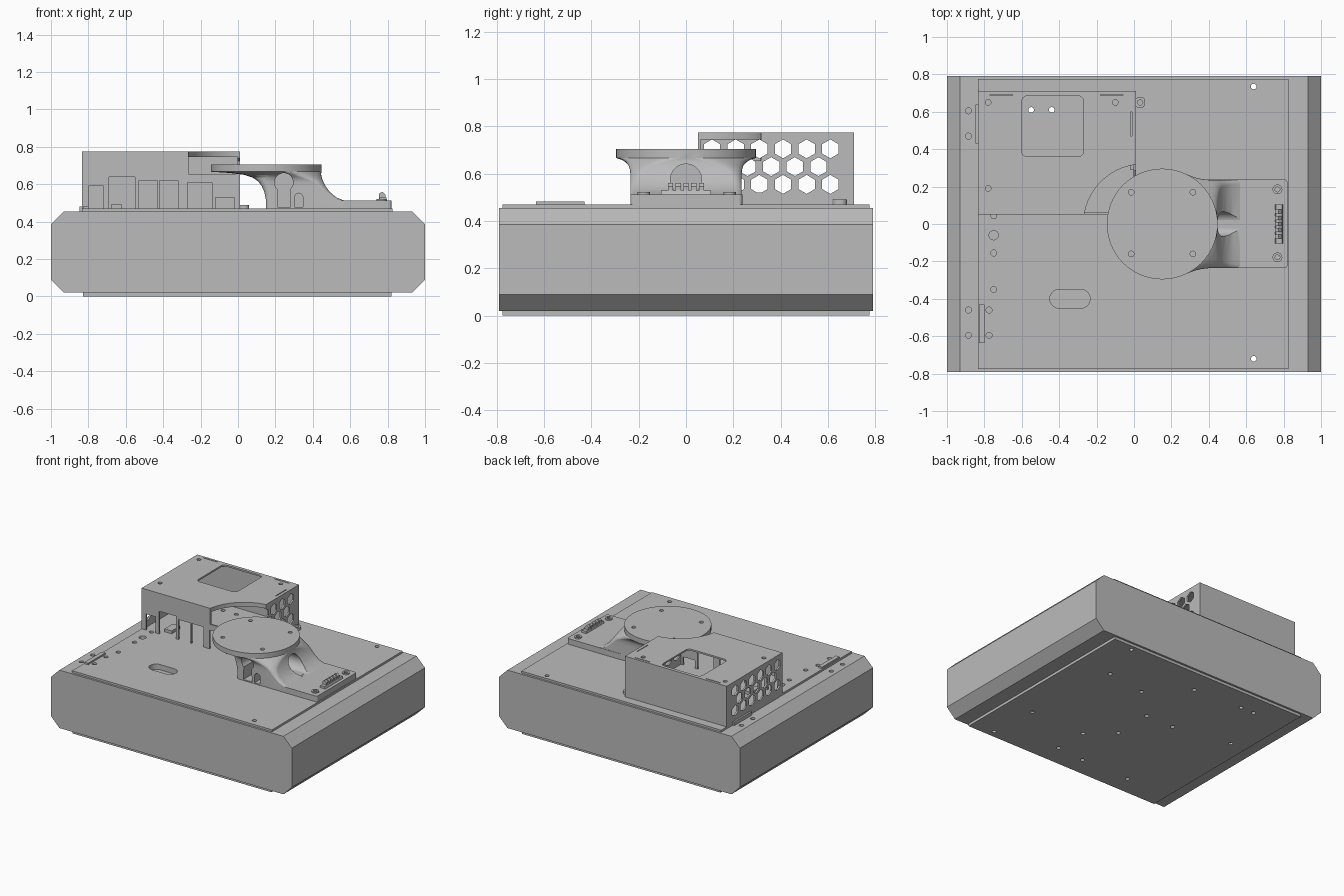
import bpy, bmesh
from math import sin, cos, pi, radians

old = bpy.data.objects.get("Cube")
if old:
    bpy.data.objects.remove(old, do_unlink=True)

grey = bpy.data.materials.new("plain grey")
grey.use_nodes = True
GREY = (0.5, 0.5, 0.5, 1)
grey.diffuse_color = GREY
grey.node_tree.nodes["Principled BSDF"].inputs["Base Color"].default_value = GREY


def circle(x, y, r, n=20, turn=0.0):
    return [(x + r * cos(turn + 2 * pi * i / n), y + r * sin(turn + 2 * pi * i / n)) for i in range(n)]


def rect(x0, x1, y0, y1):
    return [(x0, y0), (x1, y0), (x1, y1), (x0, y1)]


def round_rect(x0, x1, y0, y1, r, n=8):
    pts = []
    for k, (cx, cy) in enumerate([(x1 - r, y1 - r), (x0 + r, y1 - r), (x0 + r, y0 + r), (x1 - r, y0 + r)]):
        for i in range(n + 1):
            a = (k + i / n) * pi / 2
            pts.append((cx + r * cos(a), cy + r * sin(a)))
    return pts


def loft(bm, rings):
    loops = [[bm.verts.new(p) for p in ring] for ring in rings]
    n = len(loops[0])
    for a, b in zip(loops, loops[1:]):
        for i in range(n):
            j = (i + 1) % n
            bm.faces.new((a[i], a[j], b[j], b[i]))
    bm.faces.new(loops[0][::-1])
    bm.faces.new(loops[-1])


def finish(name, bm, angle=30):
    bmesh.ops.recalc_face_normals(bm, faces=bm.faces)
    mesh = bpy.data.meshes.new(name)
    bm.to_mesh(mesh)
    bm.free()
    mesh.materials.append(grey)
    ob = bpy.data.objects.new(name, mesh)
    bpy.context.collection.objects.link(ob)
    return ob


def prism(name, outlines, lo, hi, axis="z"):
    """Extrude one or more outlines along an axis as one object."""
    place = {"x": lambda p, t: (t, p[0], p[1]),
             "y": lambda p, t: (p[0], t, p[1]),
             "z": lambda p, t: (p[0], p[1], t)}[axis]
    bm = bmesh.new()
    for pts in outlines:
        loft(bm, [[place(p, t) for p in pts] for t in (lo, hi)])
    return finish(name, bm)


def cut(target, outlines, lo, hi, axis="z"):
    cutter = prism("cutter", outlines, lo, hi, axis)
    cutter.hide_render = True
    mod = target.modifiers.new("cut", "BOOLEAN")
    mod.operation = "DIFFERENCE"
    mod.solver = "EXACT"
    mod.object = cutter
    bpy.context.view_layer.objects.active = target
    bpy.ops.object.modifier_apply(modifier=mod.name)
    bpy.data.objects.remove(cutter, do_unlink=True)


def holes(spots, r=0.015):
    return [circle(x, y, r, 16) for x, y in spots]


# Main housing with chamfered long sides
half = [(0.93, 0.02), (1, 0.09), (1, 0.385), (0.93, 0.455)]
body = prism("main_housing", [half + [(-x, z) for x, z in reversed(half)]], -0.79, 0.79, "y")
top_plate = prism("top_plate", [rect(-0.835, 0.825, -0.775, 0.775)], 0.455, 0.47)
bottom_plate = prism("bottom_plate", [rect(-0.83, 0.82, -0.775, 0.775)], 0, 0.02)

# Holes through the whole housing
through = holes([(0.64, 0.735), (0.64, -0.72), (-0.55, 0.61), (-0.44, 0.61)])
for part in (body, top_plate, bottom_plate):
    cut(part, through, -0.1, 0.6)
cut(body, holes([(-0.885, y) for y in (0.605, 0.47, -0.46, -0.595)], 0.016), 0.43, 0.5)

# Screw holes and handle slot in the plates
spots = [(-0.775, -0.46), (-0.775, -0.595), (-0.75, 0.045), (-0.75, -0.155), (-0.75, -0.35)]
top_cuts = holes(spots, 0.016) + [circle(-0.75, -0.06, 0.025), round_rect(-0.45, -0.235, -0.45, -0.35, 0.05)]
cut(top_plate, top_cuts, 0.44, 0.5)
cut(body, top_cuts, 0.43, 0.5)
under = holes([(-0.04, 0.59), (-0.7, 0.19), (0.22, 0.34), (0.54, 0.39), (0.61, -0.35), (0.16, -0.61),
               (0.16, -0.35), (-0.07, -0.63), (-0.02, -0.19), (-0.02, 0.11), (-0.25, 0.11), (-0.47, -0.63)])
cut(bottom_plate, under, -0.1, 0.015)

# Side latch strips
prism("front_latch", [rect(-0.83, -0.8, -0.635, -0.43)], 0.455, 0.482)
prism("rear_latch", [rect(-0.848, -0.835, 0.43, 0.64)], 0.455, 0.482)

# Ventilated electronics cover: hollow, open underneath
X0, X1, Y0, Y1, TOP, T = -0.835, 0.01, 0.05, 0.71, 0.775, 0.012
cover = prism("vented_cover", [rect(X0, X1, Y0, Y1)], 0.47, TOP)
cut(cover, [rect(X0 + T, X1 - T, Y0 + T, Y1 - T)], 0.4, TOP - T)

# Honeycomb vents through both end walls
hexes = []
for row, z in enumerate((0.705, 0.63, 0.555)):
    for k in range(6 - row % 2):
        hexes.append(circle(0.11 + 0.1 * k + 0.05 * (row % 2), z, 0.04, 6, pi / 6))
cut(cover, hexes, X0 - 0.1, X1 + 0.1, "x")

# Cable openings along the lower front wall
openings = [(-0.8, -0.72, 0.59), (-0.69, -0.55, 0.64), (-0.53, -0.43, 0.62),
            (-0.42, -0.32, 0.62), (-0.27, -0.14, 0.61), (-0.12, -0.02, 0.53)]
cut(cover, [rect(a, b, 0.42, z) for a, b, z in openings], 0, 0.1, "y")

# Curved clearance corner, lid window, screw holes and slits
cut(cover, [circle(0.05, 0, 0.32, 64)], 0.655, 0.9)
cut(cover, [round_rect(-0.6, -0.27, 0.36, 0.685, 0.03)], 0.7, 0.9)
cut(cover, holes([(-0.78, 0.65), (-0.1, 0.65), (-0.78, 0.19)])
    + [rect(-0.77, -0.65, 0.687, 0.693), rect(-0.18, -0.06, 0.687, 0.693), rect(-0.018, -0.012, 0.47, 0.6)],
    0.74, 0.9)
arc = [radians(97.5 + 73 * i / 24) for i in range(25)]
lip = [(0.05 + 0.32 * cos(a), 0.32 * sin(a)) for a in arc]
lip += [(0.05 + 0.33 * cos(a), 0.33 * sin(a)) for a in reversed(arc)]
prism("cover_corner_lip", [lip], 0.745, TOP)

# Mounting tabs at the foot of the cover
tab = prism("cover_side_tab", [round_rect(0.005, 0.06, 0.62, 0.68, 0.025)], 0.465, 0.49)
cut(tab, holes([(0.033, 0.65)], 0.014), 0.472, 0.6)
prism("cover_inner_tab", [rect(-0.68, -0.62, 0.1, 0.2)], 0.465, 0.492)
prism("cover_corner_clip", [rect(-0.02, 0.012, 0.29, 0.35)], 0.465, 0.52)

# Flared pedestal rising from a square foot to a round table
sections = [(0.47, 0.15, 0.60, 0.235, 0.02), (0.51, 0.15, 0.575, 0.235, 0.02), (0.53, 0.147, 0.525, 0.235, 0.025),
            (0.56, 0.14, 0.49, 0.235, 0.03), (0.59, 0.127, 0.468, 0.235, 0.04), (0.615, 0.108, 0.455, 0.236, 0.06),
            (0.635, 0.08, 0.448, 0.243, 0.11), (0.65, 0.035, 0.445, 0.256, 0.17), (0.66, -0.04, 0.445, 0.275, 0.23),
            (0.667, -0.145, 0.447, 0.296, 0.295), (0.705, -0.145, 0.447, 0.296, 0.295)]
bm = bmesh.new()
loft(bm, [[(x, y, z) for x, y in round_rect(a, b, -w, w, r, 14)] for z, a, b, w, r in sections])
pedestal = finish("pedestal", bm)

# Pedestal openings: table screw holes, tunnel, keyhole and small arch
cut(pedestal, holes([(x, y) for x in (-0.015, 0.315) for y in (-0.16, 0.17)]), 0.685, 0.8)
cut(pedestal, [circle(0, 0.575, 0.066, 32)], 0.33, 0.7, "x")
keyhole = [(0.245 + 0.05 * cos(a), 0.61 + 0.05 * sin(a)) for a in [radians(-50 + 280 * i / 20) for i in range(21)]]
keyhole += [(0.21, 0.478), (0.28, 0.478)]
arch = [(0.325 + 0.022 * cos(pi * i / 10), 0.53 + 0.022 * sin(pi * i / 10)) for i in range(11)]
arch += [(0.303, 0.478), (0.347, 0.478)]
cut(pedestal, [keyhole, arch], -0.4, -0.1, "y")

# Foot plate with slit and screw bosses
foot = prism("pedestal_foot", [round_rect(0.36, 0.82, -0.235, 0.238, 0.015)], 0.47, 0.513)
cut(foot, [rect(0.538, 0.544, -0.12, 0.14)], 0.49, 0.6)
for side, y in (("right", -0.178), ("left", 0.185)):
    boss = prism(side + "_foot_boss", [circle(0.767, y, 0.026, 24)], 0.505, 0.522)
    cut(boss, holes([(0.767, y)], 0.013), 0.51, 0.6)

# Terminal block with upright teeth
block = [(0.752, 0.505), (0.8, 0.505), (0.792, 0.53), (0.758, 0.53)]
prism("terminal_block", [block], -0.105, 0.105, "y")
tooth = [(0.755, 0.52), (0.788, 0.52), (0.788, 0.545), (0.772, 0.56), (0.755, 0.55)]
for i in range(5):
    y = -0.066 + 0.033 * i
    prism("terminal_tooth_%d" % (i + 1), [tooth], y - 0.011, y + 0.011, "y")

# Smooth the round parts and keep hard edges sharp
bpy.ops.object.select_all(action="DESELECT")
for ob in bpy.context.scene.objects:
    if ob.type == "MESH" and grey.name in ob.data.materials:
        ob.select_set(True)
        bpy.context.view_layer.objects.active = ob
bpy.ops.object.shade_smooth_by_angle(angle=radians(30))
